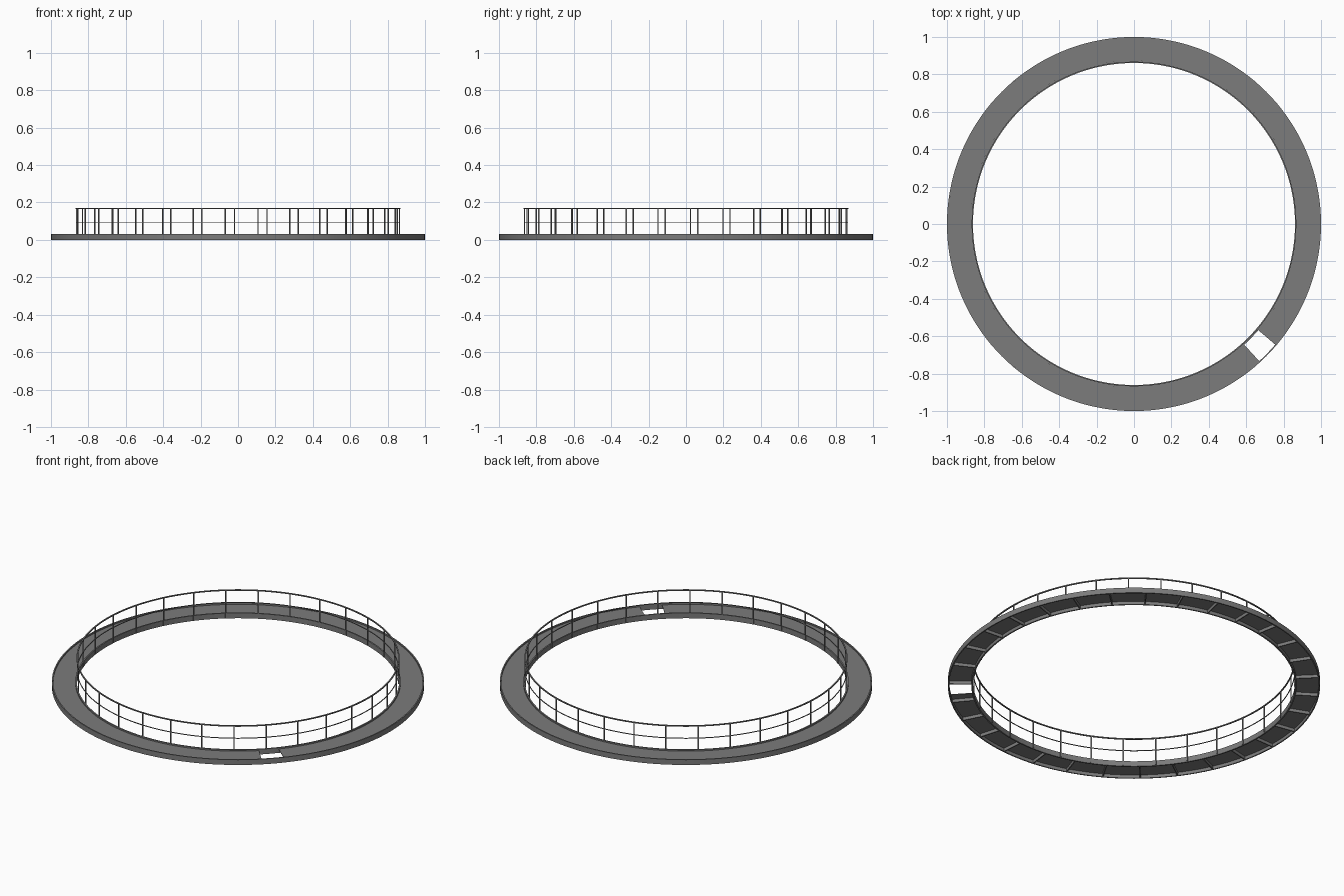
import bpy, bmesh
from math import radians, cos, sin, tau, pi
from mathutils import Matrix

cube = bpy.data.objects.get("Cube")
if cube:
    bpy.data.objects.remove(cube)

steel = bpy.data.materials.new("grey steel")
steel.use_nodes = True
colour = (0.2, 0.2, 0.2, 1)
steel.diffuse_color = colour
steel.node_tree.nodes["Principled BSDF"].inputs["Base Color"].default_value = colour


def finish(bm, name, smooth=False):
    bmesh.ops.recalc_face_normals(bm, faces=bm.faces)
    mesh = bpy.data.meshes.new(name)
    bm.to_mesh(mesh)
    bm.free()
    mesh.materials.append(steel)
    obj = bpy.data.objects.new(name, mesh)
    bpy.context.collection.objects.link(obj)
    if smooth:
        bpy.ops.object.select_all(action='DESELECT')
        obj.select_set(True)
        bpy.context.view_layer.objects.active = obj
        bpy.ops.object.shade_smooth_by_angle(angle=radians(35))
    return obj


def ring(name, r0, r1, z0, z1, start=0.0, sweep=tau, steps=144):
    """Sweep a rectangular section round the z axis."""
    bm = bmesh.new()
    closed = sweep > tau - 0.001
    loops = []
    for i in range(steps if closed else steps + 1):
        a = start + sweep * i / steps
        loops.append([bm.verts.new((r * cos(a), r * sin(a), z))
                      for r, z in ((r0, z0), (r1, z0), (r1, z1), (r0, z1))])
    for i in range(steps):
        a, b = loops[i], loops[(i + 1) % len(loops)]
        for j in range(4):
            k = (j + 1) % 4
            bm.faces.new((a[j], a[k], b[k], b[j]))
    if not closed:
        bm.faces.new(loops[0])
        bm.faces.new(loops[-1])
    return finish(bm, name, True)


def radial_boxes(name, count, first, r0, r1, width, z0, z1):
    """Repeat a box round the z axis."""
    bm = bmesh.new()
    for i in range(count):
        m = (Matrix.Rotation(first + tau * i / count, 4, 'Z')
             @ Matrix.Translation(((r0 + r1) / 2, 0, (z0 + z1) / 2))
             @ Matrix.Diagonal((r1 - r0, width, z1 - z0, 1)))
        bmesh.ops.create_cube(bm, size=1, matrix=m)
    return finish(bm, name)


BAYS = 31
PITCH = tau / BAYS
POST_ANGLE = radians(-91.3)
INNER, OUTER = 0.874, 0.993

# Walkway deck with an open access hatch
hatch_start, hatch_end = radians(-47.6), radians(-40.5)
ring("walkway_deck", INNER, OUTER, 0.019, 0.023,
     hatch_end, tau - (hatch_end - hatch_start))

# Edge beams standing slightly proud of the deck
ring("outer_edge_beam", OUTER, 1.0, 0, 0.031)
ring("inner_edge_beam", 0.866, INNER, 0, 0.031)

# Joists under the deck, halfway between posts
radial_boxes("deck_joists", BAYS, POST_ANGLE + PITCH / 2, INNER, OUTER, 0.006, 0.001, 0.019)

# Guard railing on the inner edge
radial_boxes("railing_posts", BAYS, POST_ANGLE, 0.861, 0.867, 0.006, 0.004, 0.168)
ring("top_rail", 0.861, 0.868, 0.165, 0.171)
ring("middle_rail", 0.862, 0.866, 0.093, 0.097)
